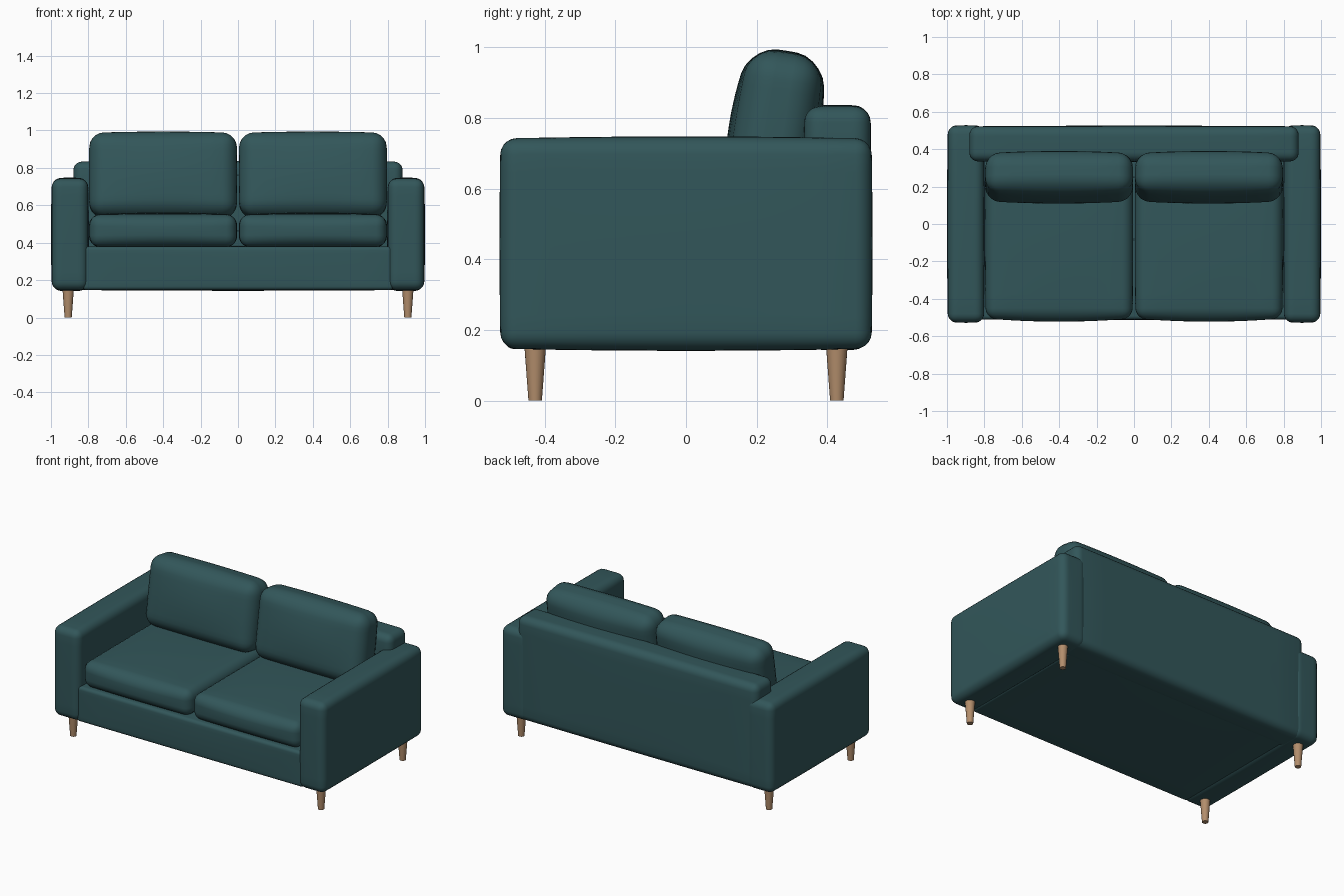
import bpy, bmesh, math
from mathutils import Matrix, Vector

old = bpy.data.objects.get("Cube")
if old:
    bpy.data.objects.remove(old, do_unlink=True)


def material(name, rgb):
    m = bpy.data.materials.new(name)
    m.use_nodes = True
    color = (*rgb, 1)
    m.diffuse_color = color
    m.node_tree.nodes["Principled BSDF"].inputs["Base Color"].default_value = color
    return m


teal = material("teal fabric", (0.032, 0.094, 0.102))
wood = material("light wood", (0.45, 0.27, 0.15))


def finish(name, bm, mat):
    mesh = bpy.data.meshes.new(name)
    bm.to_mesh(mesh)
    bm.free()
    obj = bpy.data.objects.new(name, mesh)
    bpy.context.collection.objects.link(obj)
    mesh.materials.append(mat)
    bpy.ops.object.select_all(action="DESELECT")
    obj.select_set(True)
    bpy.context.view_layer.objects.active = obj
    bpy.ops.object.shade_smooth_by_angle(angle=math.radians(40))
    return obj


def padded_box(name, low, high, radius, puff, lean=0):
    """Rounded box whose sides swell by puff along each axis."""
    low, high = Vector(low), Vector(high)
    half = (high - low) / 2
    bm = bmesh.new()
    bmesh.ops.create_cube(bm, size=2, matrix=Matrix.Diagonal((*half, 1)))
    bmesh.ops.bevel(bm, geom=bm.edges[:], offset=radius, segments=5,
                    profile=0.5, affect="EDGES")
    # Cut each side into strips so that it can swell
    for axis in range(3):
        normal = Vector((0, 0, 0))
        normal[axis] = 1
        for k in range(-4, 5):
            bmesh.ops.bisect_plane(bm, geom=bm.verts[:] + bm.edges[:] + bm.faces[:],
                                   plane_co=normal * (half[axis] - radius) * k / 5,
                                   plane_no=normal)
    for v in bm.verts:
        u = [v.co[i] / half[i] for i in range(3)]
        for i in range(3):
            j, k = (i + 1) % 3, (i + 2) % 3
            v.co[i] += u[i] * puff[i] * (1 - u[j] ** 2) * (1 - u[k] ** 2)
    obj = finish(name, bm, teal)
    obj.location = (low + high) / 2
    obj.rotation_euler.x = lean
    return obj


# Frame: base and back rest
padded_box("base", (-0.83, -0.51, 0.147), (0.83, 0.5, 0.38), 0.02, (0, 0.004, 0.004))
padded_box("back_rest", (-0.88, 0.335, 0.147), (0.88, 0.522, 0.833), 0.045, (0, 0.004, 0.004))

for side, s in (("left", 1), ("right", -1)):
    def span(a, b):
        return (a, b) if s > 0 else (-b, -a)

    # Arm
    x0, x1 = span(0.802, 0.995)
    padded_box(side + "_arm", (x0, -0.525, 0.147), (x1, 0.525, 0.742), 0.045,
               (0.005, 0.003, 0.006))

    # Seat and back cushions
    x0, x1 = span(0.008, 0.793)
    padded_box(side + "_seat_cushion", (x0, -0.505, 0.378), (x1, 0.34, 0.55), 0.055,
               (0.004, 0.017, 0.012))
    padded_box(side + "_back_cushion", (x0, 0.145, 0.535), (x1, 0.355, 0.985), 0.075,
               (0.004, 0.025, 0.008), lean=-math.radians(9))

    # Tapered legs
    for end, y in (("front", -0.427), ("back", 0.427)):
        bm = bmesh.new()
        bmesh.ops.create_cone(bm, cap_ends=True, segments=24, radius1=0.019,
                              radius2=0.031, depth=0.16)
        leg = finish(f"{end}_{side}_leg", bm, wood)
        leg.location = (s * 0.908, y, 0.08)
